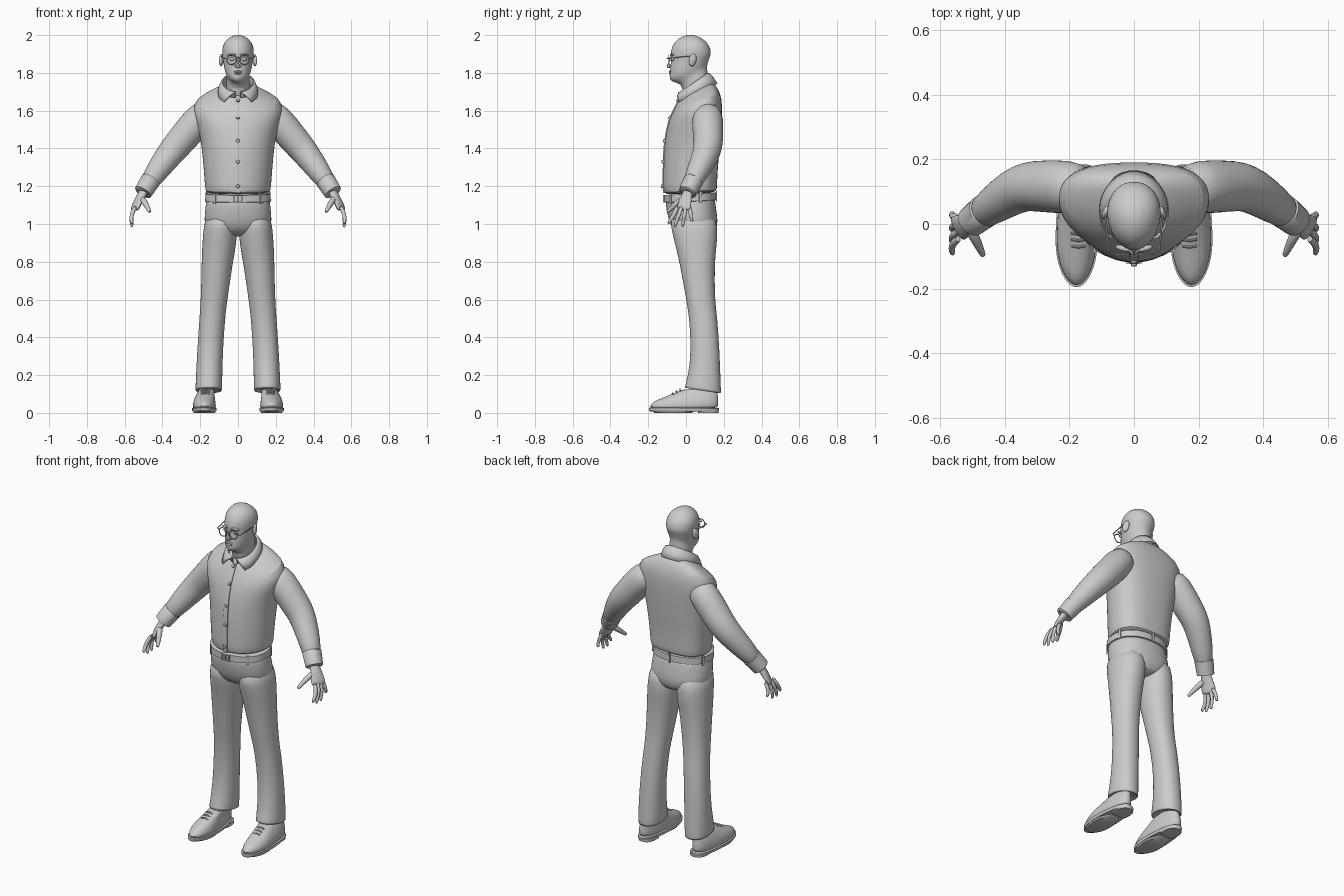
import bpy, bmesh, math
from mathutils import Vector, Euler


def finish(name, bm, sub=0, angle=40):
    bmesh.ops.recalc_face_normals(bm, faces=bm.faces)
    me = bpy.data.meshes.new(name)
    bm.to_mesh(me)
    bm.free()
    ob = bpy.data.objects.new(name, me)
    bpy.context.collection.objects.link(ob)
    if sub:
        ob.modifiers.new("smooth", 'SUBSURF').levels = sub
        ob.modifiers["smooth"].render_levels = sub
    bpy.ops.object.select_all(action='DESELECT')
    ob.select_set(True)
    bpy.context.view_layer.objects.active = ob
    bpy.ops.object.shade_smooth_by_angle(angle=math.radians(angle))
    return ob


def skin(bm, rows, closed=True, caps=True):
    vs = [[bm.verts.new(p) for p in r] for r in rows]
    n = len(vs[0])
    for a, b in zip(vs, vs[1:]):
        for i in range(n if closed else n - 1):
            j = (i + 1) % n
            bm.faces.new((a[i], a[j], b[j], b[i]))
    if closed and caps:
        bm.faces.new(vs[0])
        bm.faces.new(vs[-1])


def ring_point(th, yf, zf, yb, zb, rx, cx=0, split=.5, nf=2, nb=2):
    # Tilted cross-section running from a front point (yf, zf) to a back point (yb, zb)
    c, s = math.cos(th), math.sin(th)
    e = 2 / (nf if s < 0 else nb)
    k = abs(s) ** e if abs(s) > 1e-9 else 0
    t = split - split * k if s < 0 else split + (1 - split) * k
    x = cx + rx * math.copysign(abs(c) ** e if abs(c) > 1e-9 else 0, c)
    return (x, yf + (yb - yf) * t, zf + (zb - zf) * t)


def loft(name, rings, sub=1, n=28, **kw):
    bm = bmesh.new()
    skin(bm, [[ring_point(2 * math.pi * i / n, *r, **kw) for i in range(n)] for r in rings])
    return finish(name, bm, sub)


def tube(name, pts, radii, sub=1, n=12):
    pts = [Vector(p) for p in pts]
    rows = []
    for i, p in enumerate(pts):
        d = pts[min(i + 1, len(pts) - 1)] - pts[max(i - 1, 0)]
        q = d.to_track_quat('Z', 'Y')
        r = radii[i] if isinstance(radii[i], tuple) else (radii[i],) * 2
        rows.append([p + q @ Vector((r[0] * math.cos(a), r[1] * math.sin(a), 0))
                     for a in (2 * math.pi * k / n for k in range(n))])
    bm = bmesh.new()
    skin(bm, rows)
    return finish(name, bm, sub)


def ball(name, loc, size, rot=(0, 0, 0)):
    bm = bmesh.new()
    bmesh.ops.create_uvsphere(bm, u_segments=16, v_segments=10, radius=1)
    ob = finish(name, bm)
    ob.location, ob.scale, ob.rotation_euler = loc, size, Euler(rot)


def box(name, loc, size, rot=(0, 0, 0)):
    bm = bmesh.new()
    bmesh.ops.create_cube(bm, size=1)
    ob = finish(name, bm)
    ob.location, ob.scale, ob.rotation_euler = loc, size, Euler(rot)
    return ob


# Head and neck
loft("head", [
    (-.015, 1.63, .12, 1.68, .066), (-.015, 1.732, .115, 1.79, .062),
    (-.045, 1.746, .112, 1.82, .060), (-.078, 1.755, .112, 1.835, .064),
    (-.089, 1.772, .115, 1.85, .070), (-.086, 1.80, .12, 1.865, .075),
    (-.083, 1.84, .127, 1.885, .079), (-.078, 1.87, .132, 1.90, .082),
    (-.084, 1.893, .132, 1.915, .084), (-.077, 1.935, .124, 1.945, .083),
    (-.055, 1.972, .10, 1.973, .066), (-.02, 1.994, .065, 1.995, .036),
    (.012, 2.001, .03, 2.001, .008)], split=.55, nf=1.9, nb=2.1)
tube("nose", [(0, -.076, 1.89), (0, -.088, 1.865), (0, -.096, 1.842), (0, -.085, 1.826)],
     [.008, .009, .014, .012])
ball("upper_lip", (0, -.083, 1.807), (.022, .008, .005))
ball("lower_lip", (0, -.082, 1.797), (.019, .009, .006))

# Glasses bridge
tube("glasses_bridge", [(-.01, -.098, 1.875), (0, -.101, 1.879), (.01, -.098, 1.875)], [.003] * 3, 0, 6)

# Shirt body
torso = [
    (-.095, 1.155, .145, 1.165, .158), (-.118, 1.163, .163, 1.178, .172),
    (-.122, 1.20, .165, 1.20, .176), (-.120, 1.30, .168, 1.30, .183),
    (-.117, 1.40, .182, 1.42, .193), (-.106, 1.48, .190, 1.54, .212),
    (-.090, 1.55, .194, 1.63, .240), (-.068, 1.60, .182, 1.695, .232),
    (-.040, 1.655, .155, 1.74, .125), (-.022, 1.68, .13, 1.755, .080)]
loft("shirt_body", torso, split=.58, nf=2, nb=2.6)


def front_y(z):
    for a, b in zip(torso[1:], torso[2:]):
        if a[1] <= z <= b[1]:
            return a[0] + (b[0] - a[0]) * (z - a[1]) / (b[1] - a[1])
    return torso[-1][0]


# Button placket and buttons
bm = bmesh.new()
zs = [1.165 + .5 * i / 16 for i in range(17)]
skin(bm, [[(x, front_y(z) + dy, z) for x, dy in
           ((-.014, .01), (-.014, -.003), (.014, -.003), (.014, .01))] for z in zs])
finish("placket", bm)
for z in (1.20, 1.33, 1.44, 1.565, 1.655):
    bm = bmesh.new()
    bmesh.ops.create_cone(bm, cap_ends=True, segments=14, radius1=.010, radius2=.008, depth=.008)
    ob = finish("shirt_button", bm)
    ob.location = (0, front_y(z) - .006, z)
    ob.rotation_euler = (math.pi / 2 - (.5 if z > 1.5 else 0), 0, 0)

# Folded collar, open at the front
rows = []
for gap, r in ((8, (-.025, 1.66, .12, 1.73, .078)), (10, (-.034, 1.697, .116, 1.796, .083)),
               (12, (-.040, 1.694, .124, 1.796, .089)), (26, (-.055, 1.672, .145, 1.772, .099)),
               (43, (-.072, 1.632, .164, 1.742, .107))):
    a0, a1 = math.radians(-90 + gap), math.radians(270 - gap)
    rows.append([ring_point(a0 + (a1 - a0) * i / 32, *r) for i in range(33)])
bm = bmesh.new()
skin(bm, rows, closed=False)
col = finish("collar", bm, 0, 60)
m = col.modifiers.new("thickness", 'SOLIDIFY')
m.thickness, m.offset = .006, 0

# Trouser seat, waistband belt and buckle
loft("trouser_seat", [(-.108, 1.16, .15, 1.17, .165), (-.109, 1.11, .155, 1.11, .170),
                      (-.10, 1.05, .166, 1.05, .178), (-.082, .99, .169, .99, .180),
                      (-.055, .955, .15, .95, .125), (-.01, .935, .10, .93, .06)], nf=2.2, nb=2.3)
loft("belt", [(-.108, 1.113, .154, 1.125, .168), (-.114, 1.115, .159, 1.127, .174),
              (-.114, 1.152, .158, 1.166, .172), (-.108, 1.154, .154, 1.168, .166)],
     sub=0, n=48, nf=2.2, nb=2.3)
for x, z in ((0, 1.15), (0, 1.117)):
    box("buckle_bar", (x, -.117, z), (.048, .010, .006))
for x in (-.022, .022, 0):
    box("buckle_post", (x, -.117, 1.133), (.006, .010, .036))
for th in (-48, -132, 20, 160, 90):
    p = Vector(ring_point(math.radians(th), -.116, 1.133, .161, 1.147, .176, nf=2.2, nb=2.3))
    box("belt_loop", p, (.006, .013, .056), (0, 0, math.atan2(p.y - .02, p.x)))

# Parts that repeat on both sides
for s, side in ((-1, "right"), (1, "left")):
    def S(*pts):
        return [(s * x, y, z) for x, y, z in pts]

    # Face details and glasses
    ball(side + "_ear", (s * .088, .035, 1.868), (.011, .021, .034), (-.25, 0, s * .35))
    ball(side + "_eye", (s * .032, -.070, 1.872), (.013, .010, .009))
    ball(side + "_brow", (s * .034, -.075, 1.895), (.024, .009, .006), (0, s * .1, s * .25))
    tube(side + "_nostril", S((.011, -.09, 1.836), (.013, -.076, 1.835)), [.007, .006])
    bm = bmesh.new()
    skin(bm, [[(s * .034 + (.025 + .003 * math.cos(b)) * math.cos(a),
                -.094 + .003 * math.sin(b), 1.869 + (.025 + .003 * math.cos(b)) * math.sin(a))
               for b in (k * math.pi / 3 for k in range(6))]
              for a in (k * math.pi / 14 for k in range(29))], caps=False)
    bmesh.ops.remove_doubles(bm, verts=bm.verts, dist=1e-5)
    finish(side + "_glasses_rim", bm, 0, 70)
    tube(side + "_glasses_temple", S((.059, -.093, 1.875), (.078, -.084, 1.878), (.088, .02, 1.888),
                                    (.088, .05, 1.873)), [.003] * 4, 0, 6)

    # Sleeve and cuff
    tube(side + "_sleeve", S((.15, .11, 1.605), (.205, .115, 1.56), (.285, .117, 1.46),
                             (.328, .117, 1.412), (.366, .105, 1.365), (.435, .06, 1.272),
                             (.485, .022, 1.195)),
         [.07, .085, .081, .078, .073, .060, .047], n=20)
    tube(side + "_cuff", S((.462, .041, 1.232), (.464, .039, 1.229), (.503, .008, 1.168), (.504, .007, 1.166)),
         [.048, .053, .048, .040], 0, 24)

    # Hand
    tube(side + "_palm", S((.492, .017, 1.185), (.505, .008, 1.162), (.524, -.002, 1.13),
                           (.542, -.012, 1.09), (.549, -.016, 1.072)),
         [(.027, .024), (.028, .022), (.036, .019), (.043, .016), (.040, .011)], n=16)
    for f, (b, e, z) in {"index": (-.044, -.092, 1.0), "middle": (-.022, -.058, .982),
                         "ring": (0, -.018, .984), "little": (.019, .032, 1.012)}.items():
        tube(side + "_" + f + "_finger",
             S((.541, b, 1.095), (.560, b * .7 + e * .3, 1.06), (.566, b * .35 + e * .65, 1.03),
               (.562, e, z + .008), (.561, e, z)), [.012, .0125, .011, .010, .006], n=10)
    tube(side + "_thumb", S((.512, -.01, 1.14), (.492, -.045, 1.112), (.479, -.072, 1.088),
                            (.468, -.096, 1.066), (.467, -.099, 1.063)),
         [.018, .017, .013, .010, .006], n=10)

    # Trouser leg
    loft(side + "_trouser_leg", [
        (-.09, 1.06, .155, 1.06, .082, s * .088), (-.078, .97, .169, .97, .090, s * .094),
        (-.055, .88, .162, .88, .090, s * .100), (-.035, .80, .152, .80, .083, s * .110),
        (-.003, .62, .152, .60, .071, s * .125), (.014, .53, .166, .51, .068, s * .135),
        (.029, .34, .178, .32, .068, s * .148), (.012, .20, .183, .18, .070, s * .153),
        (-.008, .135, .186, .105, .071, s * .155), (-.006, .130, .184, .10, .068, s * .155),
        (.02, .140, .165, .12, .045, s * .155)], nf=2.1, nb=2.2)

    # Shoe upper, sole, heel and laces
    cx = s * .178
    loft(side + "_shoe", [
        (-.188, .018, .170, .018, .060, cx), (-.193, .035, .173, .04, .062, cx),
        (-.178, .058, .172, .075, .058, cx), (-.125, .080, .167, .105, .050, s * .174),
        (-.065, .103, .162, .128, .043, s * .168), (-.025, .124, .158, .138, .038, s * .164),
        (.0, .122, .14, .13, .028, s * .162)], split=.38, nf=1.9, nb=2.3)
    loft(side + "_sole", [(-.190, .008, .172, .008, .062, cx), (-.196, .013, .175, .012, .065, cx),
                          (-.196, .026, .175, .024, .065, cx), (-.190, .028, .172, .026, .061, cx)],
         sub=0, n=40, split=.38, nf=1.9, nb=2.3)
    loft(side + "_heel", [(.065, 0, .172, 0, .048, s * .172), (.06, .02, .174, .02, .050, s * .172)],
         sub=0, split=.4, nf=5, nb=2.3)
    loft(side + "_sole_tread", [(-.165, 0, .03, 0, .055, cx), (-.185, .012, .05, .012, .062, cx)],
         sub=0, nf=1.9, nb=2.6)
    for y, z in ((-.028, .124), (-.048, .114), (-.068, .104)):
        tube(side + "_lace", [(s * .172 - .022, y, z - .007), (s * .172, y - .004, z + .001),
                              (s * .172 + .022, y, z - .007)], [.004] * 3, 0, 8)
